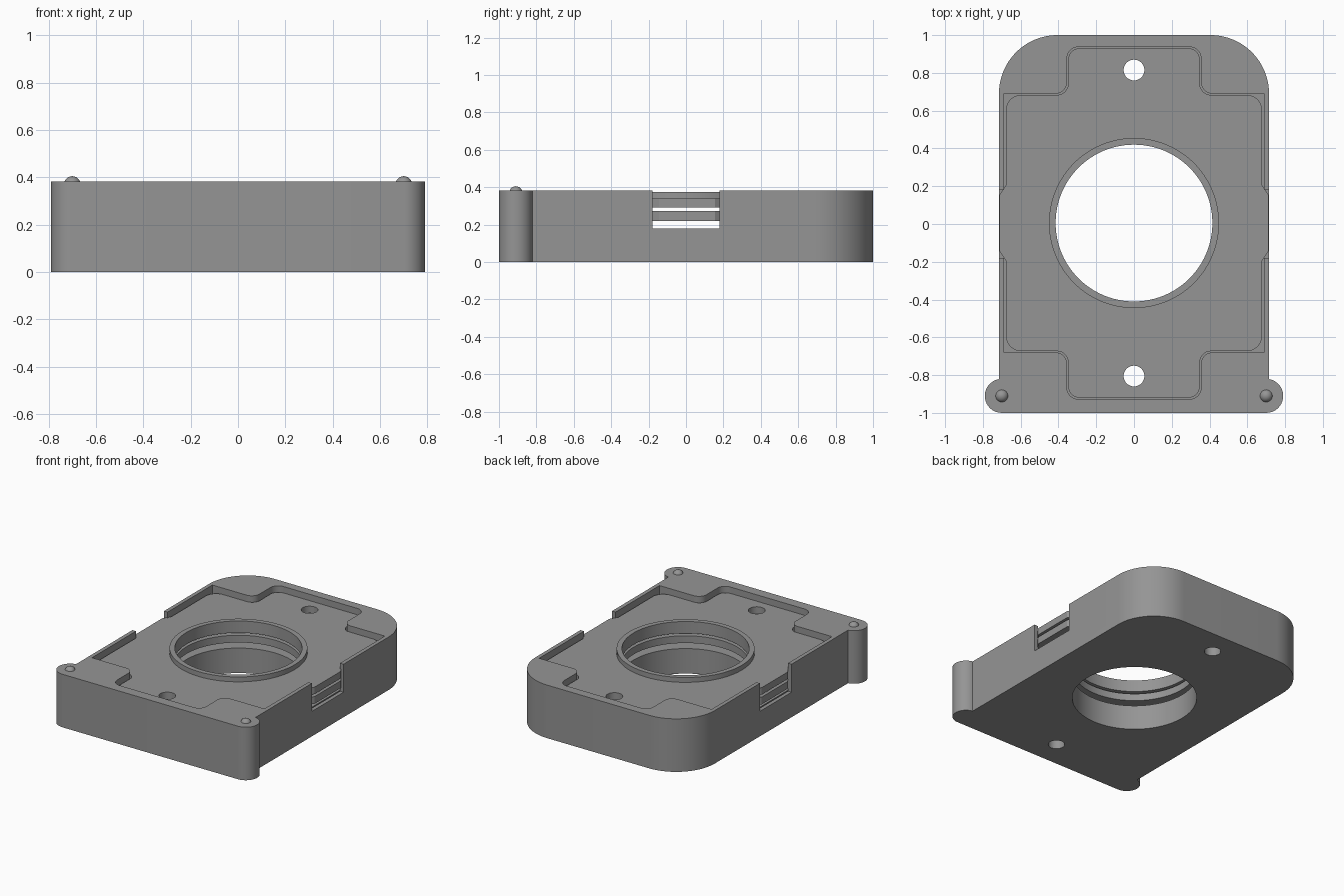
import bpy, bmesh, math
from mathutils import Vector

if "Cube" in bpy.data.objects:
    bpy.data.objects.remove(bpy.data.objects["Cube"])

CY = 0.005          # centre line of the opening and plates
HOLE_R = 0.415
FLOOR, TOP = 0.13, 0.382

grey = bpy.data.materials.new("mid grey")
grey.diffuse_color = (0.3, 0.3, 0.3, 1)
grey.use_nodes = True
grey.node_tree.nodes["Principled BSDF"].inputs["Base Color"].default_value = grey.diffuse_color


def arc(cx, cy, r, a0, a1, n=16):
    return [(cx + r * math.cos(math.radians(a0 + (a1 - a0) * i / n)),
             cy + r * math.sin(math.radians(a0 + (a1 - a0) * i / n))) for i in range(n + 1)]


def circle(r, cy=CY, cx=0, n=96):
    return arc(cx, cy, r, 0, 360, n)[:-1]


def mirror_x(half):
    return half + [(-p[0],) + tuple(p[1:]) for p in reversed(half)]


def rounded(pts, n=8):
    """Round each (x, y, radius) corner of a closed outline."""
    out = []
    for i, (x, y, r) in enumerate(pts):
        c = Vector((x, y))
        if r == 0:
            out.append((x, y))
            continue
        a = (Vector(pts[i - 1][:2]) - c).normalized()
        b = (Vector(pts[(i + 1) % len(pts)][:2]) - c).normalized()
        half = a.angle(b) / 2
        mid = c + (a + b).normalized() * r / math.sin(half)
        s = c + a * r / math.tan(half) - mid
        e = c + b * r / math.tan(half) - mid
        turn = -s.angle_signed(e)
        for k in range(n + 1):
            t = turn * k / n
            out.append((mid.x + s.x * math.cos(t) - s.y * math.sin(t),
                        mid.y + s.x * math.sin(t) + s.y * math.cos(t)))
    return out


def prism(name, outline, z0, z1):
    bm = bmesh.new()
    face = bm.faces.new([bm.verts.new((x, y, z0)) for x, y in outline])
    up = bmesh.ops.extrude_face_region(bm, geom=[face])
    bmesh.ops.translate(bm, vec=(0, 0, z1 - z0),
                        verts=[v for v in up["geom"] if isinstance(v, bmesh.types.BMVert)])
    bmesh.ops.recalc_face_normals(bm, faces=bm.faces)
    me = bpy.data.meshes.new(name)
    bm.to_mesh(me)
    bm.free()
    me.materials.append(grey)
    ob = bpy.data.objects.new(name, me)
    bpy.context.collection.objects.link(ob)
    return ob


def carve(ob, cutters):
    """Apply the cuts, remove the cutters and shade by angle."""
    for c in cutters:
        m = ob.modifiers.new("cut", "BOOLEAN")
        m.operation, m.solver, m.object = "DIFFERENCE", "EXACT", c
    bpy.context.view_layer.update()
    me = bpy.data.meshes.new_from_object(ob.evaluated_get(bpy.context.evaluated_depsgraph_get()))
    ob.modifiers.clear()
    ob.data = me
    for c in cutters:
        bpy.data.objects.remove(c)
    smooth(ob)


def smooth(ob):
    ob.data.shade_smooth()
    ob.data.set_sharp_from_angle(angle=math.radians(30))


def cross(x, y, tab_x, tab_y, r_out, r_in, wing=False):
    """Cross-shaped outline, optionally with wings reaching into the side notches."""
    low = [(tab_x, -tab_y, r_in), (tab_x, -y, r_in), (x, -y, r_out)]
    if wing:
        low += [(x, -0.20, 0), (0.712, -0.15, 0)]
    half = low + [(px, -py, r) for px, py, r in reversed(low)]
    return [(px, py + CY) for px, py in rounded(mirror_x(half))]


def holes():
    cut = [prism("opening_cutter", circle(HOLE_R), -1, 1)]
    for s in (-1, 1):
        cut.append(prism("screw_cutter", circle(0.055, CY + s * 0.81, n=32), -1, 1))
    return cut


# Housing: rounded back corners, round ears at the front
half = arc(0.70, -0.91, 0.09, -90, 80) + arc(0.405, 0.69, 0.31, 0, 90, 24)
body = prism("housing", mirror_x(half), 0, TOP)
recess = prism("recess_cutter", cross(0.687, 0.685, 0.355, 0.932, 0, 0.06), FLOOR, 1)
notch = prism("notch_cutter", [(-1, -0.18), (1, -0.18), (1, 0.18), (-1, 0.18)], 0.18, 1)
carve(body, holes() + [recess, notch])

# Stack of three plates separated by see-through gaps
for name, z0, z1, wing in (("bottom_plate", FLOOR, 0.18, False),
                           ("middle_plate", 0.22, 0.272, True),
                           ("top_plate", 0.29, 0.34, True)):
    plate = prism(name, cross(0.678, 0.678, 0.348, 0.925, 0.08, 0.06, wing), z0, z1)
    carve(plate, holes())

# Raised collar around the opening
collar = prism("collar", circle(0.45), 0.338, 0.375)
carve(collar, [prism("opening_cutter", circle(HOLE_R), -1, 1)])

# Domed pins on the ears
for side, s in (("right", 1), ("left", -1)):
    bm = bmesh.new()
    bmesh.ops.create_uvsphere(bm, u_segments=24, v_segments=12, radius=0.035)
    bmesh.ops.bisect_plane(bm, geom=bm.verts[:] + bm.edges[:] + bm.faces[:], dist=1e-5,
                           plane_co=(0, 0, 0), plane_no=(0, 0, -1), clear_outer=True)
    me = bpy.data.meshes.new(side + "_pin")
    bm.to_mesh(me)
    bm.free()
    me.materials.append(grey)
    pin = bpy.data.objects.new(side + "_pin", me)
    pin.location = (0.70 * s, -0.91, 0.37)
    bpy.context.collection.objects.link(pin)
    smooth(pin)
